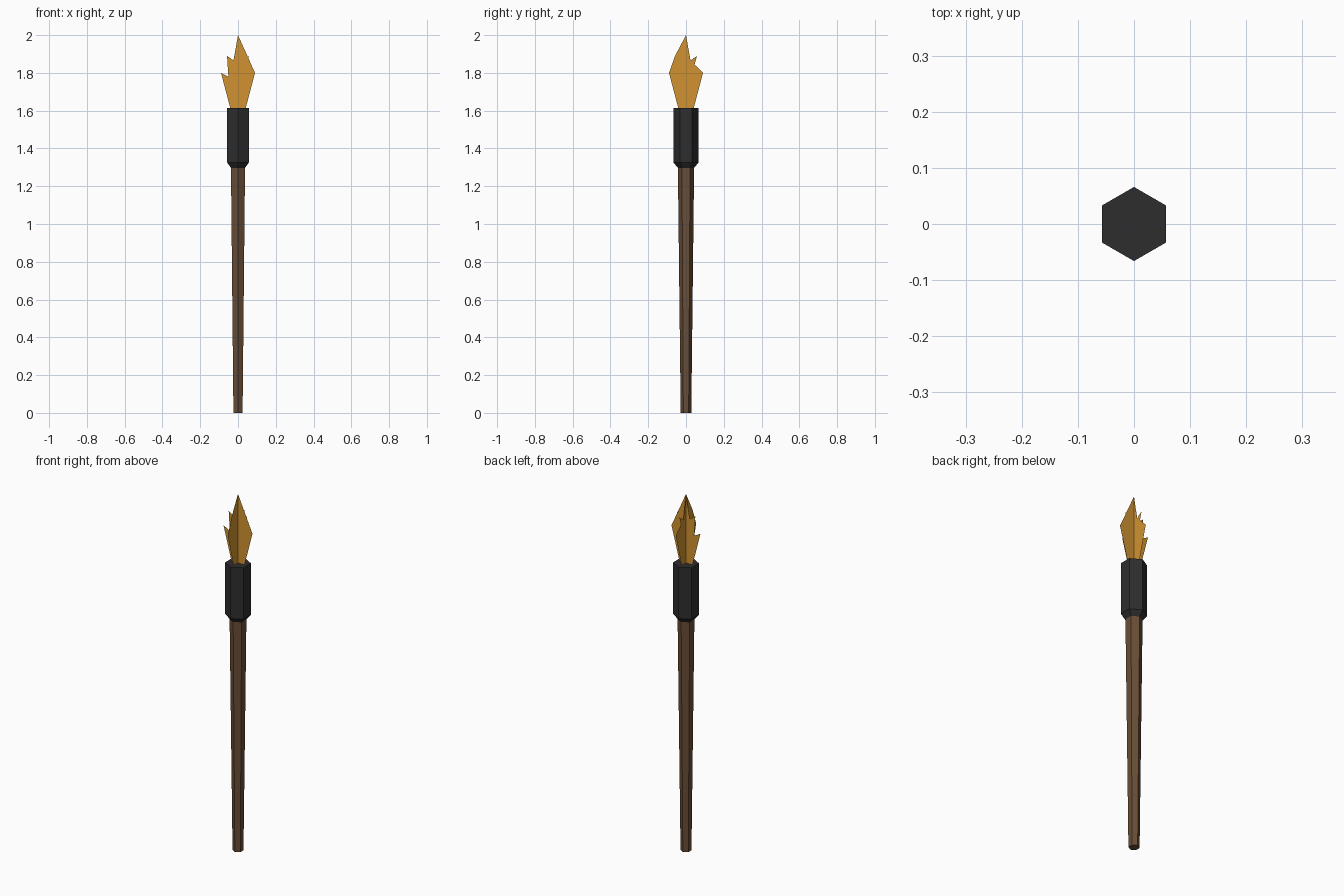
import bpy, bmesh, math

if "Cube" in bpy.data.objects:
    bpy.data.objects.remove(bpy.data.objects["Cube"])

def material(name, rgb):
    m = bpy.data.materials.new(name)
    m.diffuse_color = (*rgb, 1)
    m.use_nodes = True
    m.node_tree.nodes["Principled BSDF"].inputs["Base Color"].default_value = m.diffuse_color
    return m

wood = material("brown wood", (0.14, 0.075, 0.038))
char = material("charred black", (0.027, 0.027, 0.027))
fire = material("flame orange", (0.63, 0.29, 0.03))

def finish(name, bm, mat):
    me = bpy.data.meshes.new(name)
    bm.to_mesh(me)
    bm.free()
    me.materials.append(mat)
    ob = bpy.data.objects.new(name, me)
    bpy.context.collection.objects.link(ob)
    return ob

def hex_stack(name, rings, mat):
    """Six-sided solid through (radius, z) rings, corners facing front and back."""
    bm = bmesh.new()
    loops = []
    for r, z in rings:
        loops.append([bm.verts.new((r * math.sin(i * math.pi / 3),
                                    -r * math.cos(i * math.pi / 3), z)) for i in range(6)])
    for a, b in zip(loops, loops[1:]):
        for i in range(6):
            j = (i + 1) % 6
            bm.faces.new((a[i], a[j], b[j], b[i]))
    bm.faces.new(loops[0][::-1])
    bm.faces.new(loops[-1])
    bmesh.ops.recalc_face_normals(bm, faces=bm.faces)
    return finish(name, bm, mat)

# tapered handle and chamfered head
hex_stack("handle", [(0.028, 0), (0.043, 1.30)], wood)
hex_stack("torch_head", [(0.043, 1.297), (0.066, 1.325), (0.066, 1.613)], char)

# flame: two crossed flat sheets, each a mirrored half outline
half = [(0.04, 1.61), (0.09, 1.80), (0.024, 1.765),
        (0.058, 1.89), (0.024, 1.865), (0, 2.0)]
outline = half + [(-x, z) for x, z in half[-2::-1]]
for name, angle in (("flame_wide", 0), ("flame_deep", math.pi / 2)):
    bm = bmesh.new()
    c, s = math.cos(angle), math.sin(angle)
    face = bm.faces.new([bm.verts.new((x * c, x * s, z)) for x, z in outline])
    bmesh.ops.triangulate(bm, faces=[face])
    finish(name, bm, fire)
